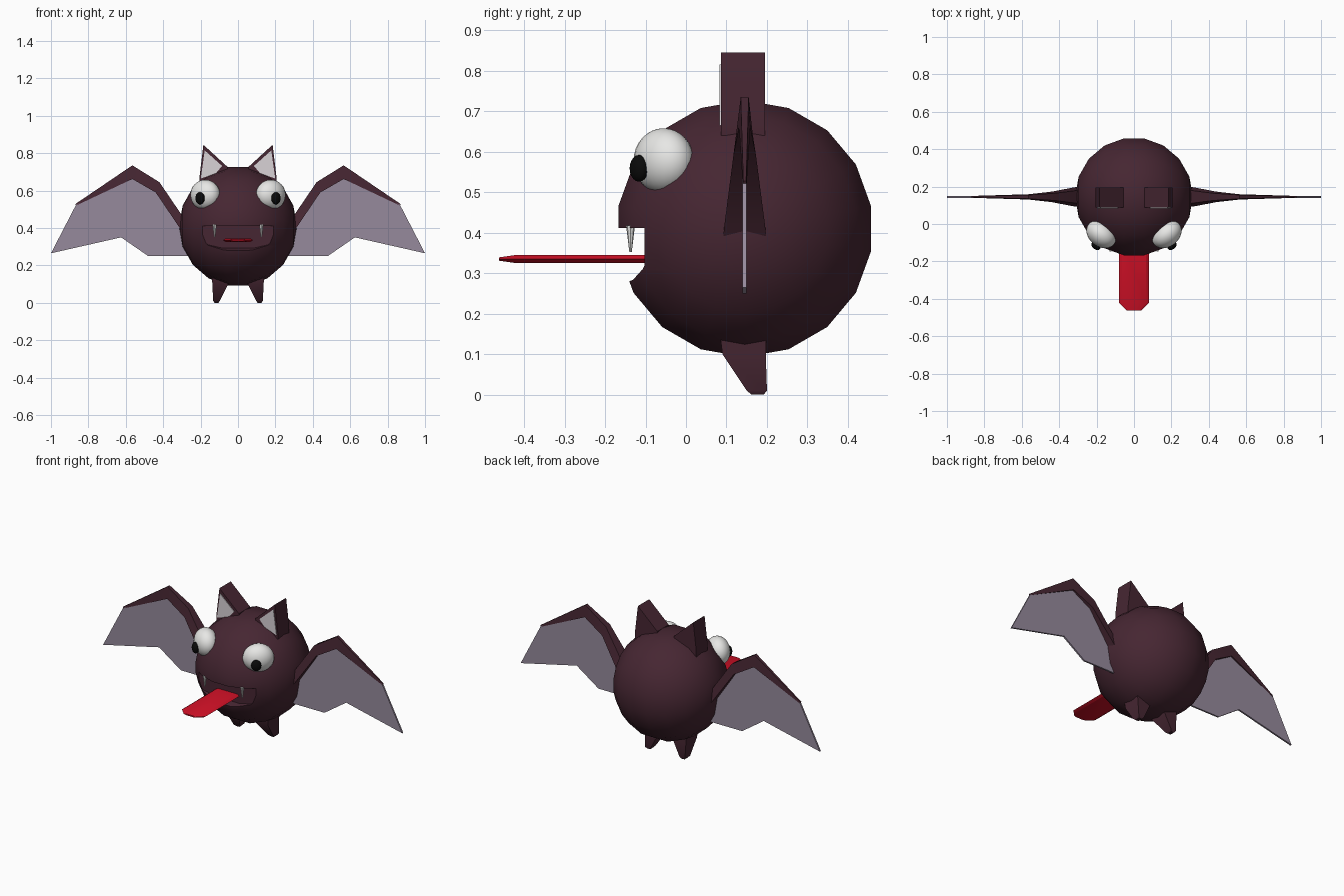
import bpy, bmesh, math
from mathutils import Matrix, Vector

if "Cube" in bpy.data.objects:
    bpy.data.objects.remove(bpy.data.objects["Cube"])


def material(name, r, g, b):
    def lin(c):
        c /= 255
        return c / 12.92 if c < 0.04 else ((c + 0.055) / 1.055) ** 2.4
    m = bpy.data.materials.new(name)
    m.diffuse_color = (lin(r), lin(g), lin(b), 1)
    m.use_nodes = True
    m.node_tree.nodes["Principled BSDF"].inputs["Base Color"].default_value = m.diffuse_color
    return m


FUR = material("dark plum fur", 70, 38, 50)
SKIN = material("lilac wing skin", 150, 138, 156)
EAR = material("pale ear lining", 216, 210, 214)
WHITE = material("white", 236, 236, 234)
BLACK = material("black", 10, 10, 10)
RED = material("tongue red", 208, 16, 38)

CY = 0.145  # depth of the body centre and wings


def finish(name, bm, mat, angle=30):
    bmesh.ops.recalc_face_normals(bm, faces=bm.faces)
    me = bpy.data.meshes.new(name)
    bm.to_mesh(me)
    bm.free()
    me.materials.append(mat)
    ob = bpy.data.objects.new(name, me)
    bpy.context.collection.objects.link(ob)
    smooth(ob, angle)
    return ob


def smooth(ob, angle):
    bpy.ops.object.select_all(action='DESELECT')
    ob.select_set(True)
    bpy.context.view_layer.objects.active = ob
    bpy.ops.object.shade_smooth_by_angle(angle=math.radians(angle))


def loft(name, sections, mat, angle=30, bevel=0):
    """Skin a row of matching closed sections and cap both ends."""
    bm = bmesh.new()
    rows = [[bm.verts.new(p) for p in s] for s in sections]
    n = len(rows[0])
    for a, b in zip(rows, rows[1:]):
        for i in range(n):
            j = (i + 1) % n
            bm.faces.new((a[i], a[j], b[j], b[i]))
    bm.faces.new(rows[0])
    bm.faces.new(rows[-1])
    if bevel:
        bmesh.ops.bevel(bm, geom=bm.edges[:], offset=bevel, segments=2,
                        profile=0.5, affect='EDGES')
    return finish(name, bm, mat, angle)


def slab(name, outline, y0, y1, mat, side=1):
    """Extrude an x-z outline between two depths."""
    return loft(name, [[(side * x, y, z) for x, z in outline] for y in (y0, y1)], mat)


def ball(name, centre, radii, mat, turn=None, segs=24, rings=16):
    bm = bmesh.new()
    bmesh.ops.create_uvsphere(bm, u_segments=segs, v_segments=rings, radius=1)
    if turn and name == "body":
        bm.transform(turn)
        turn = None
    m = Matrix.Translation(centre) @ (turn or Matrix()) @ Matrix.Diagonal((*radii, 1))
    bm.transform(m)
    return finish(name, bm, mat, 40)


# body: coarse ball with its poles at the wing roots
axis = Matrix.Rotation(math.pi / 2, 4, 'Y') @ Matrix.Rotation(math.pi / 2, 4, 'Z')
body = ball("body", (0, CY, 0.41), (0.315, 0.322, 0.322), FUR, axis, 18, 9)

# mouth: cut with a flat upper jaw and a curved lower lip
lip = [(-0.23, 0.412), (0.23, 0.412), (0.22, 0.36), (0.16, 0.31), (0.08, 0.292),
       (-0.08, 0.292), (-0.16, 0.31), (-0.22, 0.36)]
cutter = loft("mouth_cutter",
              [[(x, -0.102, z) for x, z in lip],
               [(x, -0.30, z if z > 0.4 else z - 0.06) for x, z in lip]], FUR)
cut = body.modifiers.new("mouth", 'BOOLEAN')
cut.operation = 'DIFFERENCE'
cut.solver = 'EXACT'
cut.object = cutter
bpy.ops.object.select_all(action='DESELECT')
body.select_set(True)
bpy.context.view_layer.objects.active = body
bpy.ops.object.modifier_apply(modifier=cut.name)
bpy.data.objects.remove(cutter, do_unlink=True)
smooth(body, 35)


# tongue: flat strip with bevelled rim and a clipped tip
def strip(y, w, h):
    e = 0.015
    return [(-w, y, 0.335), (e - w, y, 0.335 + h), (w - e, y, 0.335 + h),
            (w, y, 0.335), (w - e, y, 0.335 - h), (e - w, y, 0.335 - h)]


loft("tongue", [strip(-0.08, 0.08, 0.01), strip(-0.42, 0.08, 0.01),
                strip(-0.462, 0.04, 0.004)], RED)

for side, tag in ((-1, "left"), (1, "right")):
    # eyes, slightly flattened and turned outwards
    turn = Matrix.Rotation(side * math.radians(38), 4, 'Z')
    ball(tag + "_eye", (side * 0.175, -0.055, 0.577), (0.087, 0.066, 0.081), WHITE, turn)
    ball(tag + "_pupil", (side * 0.203, -0.116, 0.559), (0.028, 0.02, 0.033), BLACK,
         turn, 16, 10)

    # fangs under the upper jaw
    bm = bmesh.new()
    bmesh.ops.create_cone(bm, cap_ends=True, segments=8, radius1=0.003, radius2=0.011,
                          depth=0.065,
                          matrix=Matrix.Translation((side * 0.125, -0.137, 0.385)))
    finish(tag + "_fang", bm, WHITE)

    # ears: deep triangular wedges with a pale lining on the front
    slab(tag + "_ear", [(0.205, 0.64), (0.205, 0.68), (0.185, 0.845), (0.055, 0.726),
                        (0.055, 0.64)], 0.087, 0.195, FUR, side)
    slab(tag + "_ear_lining", [(0.199, 0.665), (0.178, 0.815), (0.085, 0.732),
                               (0.12, 0.69)], 0.083, 0.088, EAR, side)

    # feet: stubs tapering back to a blunt tip
    foot = [(0.045, 0.14, 0.085, 0.197, 0.14), (0.052, 0.137, 0.09, 0.197, 0.1),
            (0.097, 0.133, 0.15, 0.2, 0.01), (0.105, 0.125, 0.162, 0.192, 0.0)]
    loft(tag + "_foot",
         [[(side * a, c, z), (side * b, c, z), (side * b, d, z), (side * a, d, z)]
          for a, b, c, d, z in foot], FUR, 50)

    # wing arm: thick at the shoulder, thinning to the outer joint
    arm = [(0.25, 0.42, 0.27, 0.34, 0.058), (0.30, 0.468, 0.325, 0.42, 0.05),
           (0.42, 0.645, 0.44, 0.59, 0.028), (0.565, 0.735, 0.565, 0.662, 0.014),
           (0.87, 0.528, 0.866, 0.52, 0.005)]
    loft(tag + "_wing_arm",
         [[(side * x1, CY - t * 0.7, z1), (side * x1, CY + t * 0.7, z1),
           (side * x2, CY + t, z2), (side * x2, CY - t, z2)]
          for x1, z1, x2, z2, t in arm], FUR, 35)

    # wing membrane: thin scalloped sheet below the arm
    slab(tag + "_wing_membrane",
         [(0.25, 0.36), (0.32, 0.44), (0.43, 0.605), (0.565, 0.68), (0.866, 0.524),
          (1.0, 0.265), (0.625, 0.35), (0.48, 0.25), (0.25, 0.25)],
         CY - 0.005, CY + 0.005, SKIN, side)
